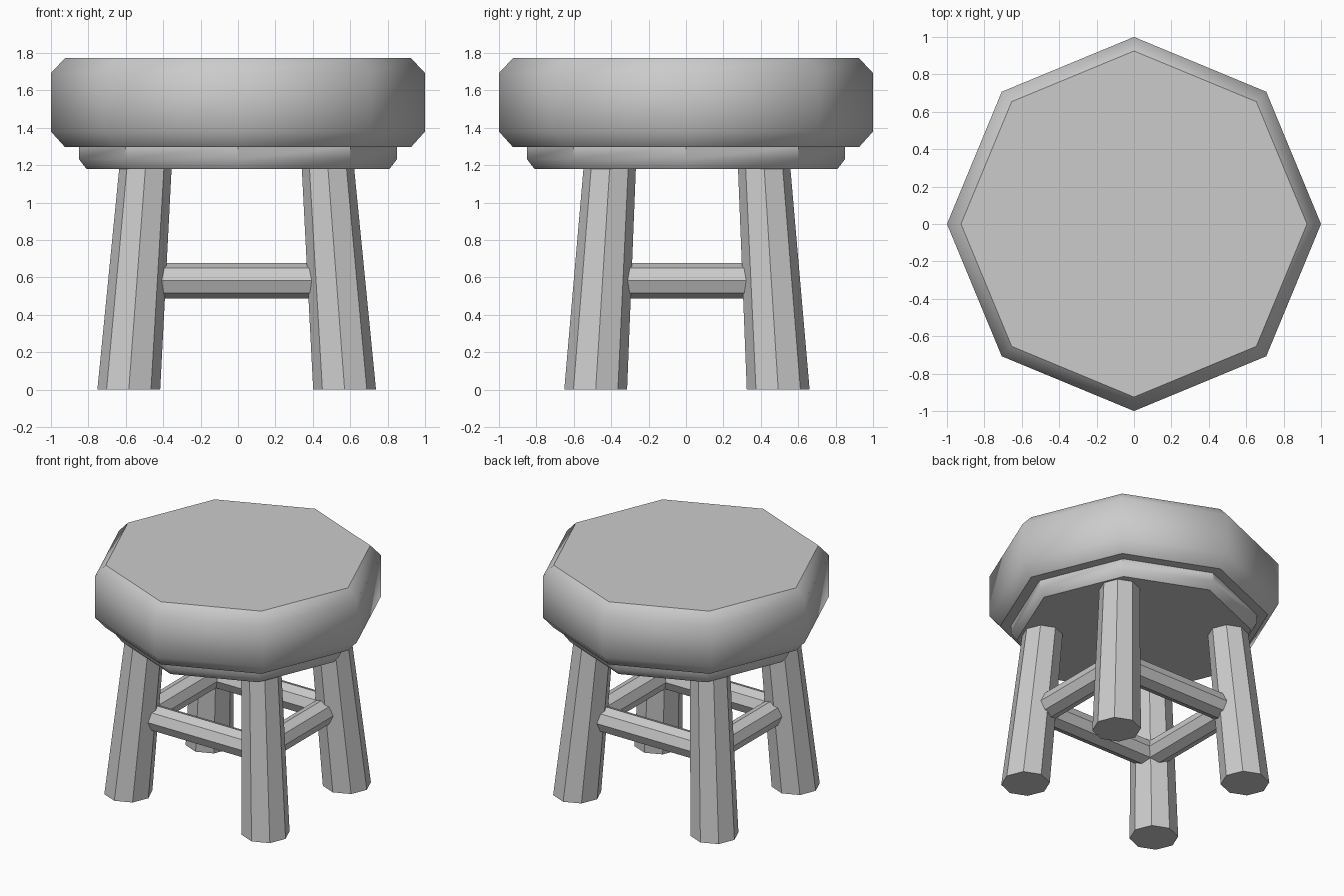
import bpy, bmesh
from math import cos, sin, pi, radians
from mathutils import Vector

if "Cube" in bpy.data.objects:
    bpy.data.objects.remove(bpy.data.objects["Cube"])

SIDES = 8
OX, OY = -0.007, 0.005      # slight offset of the leg frame


def loft(name, rings):
    """Octagonal loft: rings of (centre, axis u, axis v, radius)."""
    bm = bmesh.new()
    loops = []
    for c, u, v, r in rings:
        loops.append([bm.verts.new(Vector(c) + r * (cos(2 * pi * i / SIDES) * Vector(u)
                                                    + sin(2 * pi * i / SIDES) * Vector(v)))
                      for i in range(SIDES)])
    for a, b in zip(loops, loops[1:]):
        for i in range(SIDES):
            j = (i + 1) % SIDES
            bm.faces.new((a[i], a[j], b[j], b[i]))
    bm.faces.new(loops[0][::-1])
    bm.faces.new(loops[-1])
    bmesh.ops.recalc_face_normals(bm, faces=bm.faces)
    me = bpy.data.meshes.new(name)
    bm.to_mesh(me)
    bm.free()
    ob = bpy.data.objects.new(name, me)
    bpy.context.collection.objects.link(ob)
    return ob


def soften(ob):
    """Smooth across the chamfers, sharp at the octagon corners."""
    for p in ob.data.polygons:
        p.use_smooth = True
    ob.data.set_sharp_from_angle(angle=radians(43))


X, Y, Z = (1, 0, 0), (0, 1, 0), (0, 0, 1)

# Thick chamfered seat and the smaller apron under it
soften(loft("seat", [((0, 0, z), X, Y, r) for z, r in
                     [(1.297, 0.925), (1.38, 1), (1.693, 1), (1.773, 0.925)]]))
soften(loft("apron", [((0, 0, z), X, Y, r) for z, r in
                      [(1.18, 0.81), (1.232, 0.85), (1.30, 0.85)]]))

# Splayed tapered legs
for sy, row in ((-1, "front"), (1, "back")):
    for sx, side in ((-1, "left"), (1, "right")):
        loft(f"{row}_{side}_leg", [
            ((OX + sx * 0.577, OY + sy * 0.488, 0), X, Y, 0.168),
            ((OX + sx * 0.488, OY + sy * 0.413, 1.185), X, Y, 0.140)])

# Stretchers forming a rectangle between the legs
SX, SY, SZ, SR = 0.488, 0.410, 0.583, 0.094
for s, name in ((-1, "front"), (1, "back")):
    loft(f"{name}_stretcher", [((OX + e * SX, OY + s * SY, SZ), Y, Z, SR) for e in (-1, 1)])
for s, name in ((-1, "left"), (1, "right")):
    loft(f"{name}_stretcher", [((OX + s * SX, OY + e * SY, SZ), X, Z, SR) for e in (-1, 1)])
